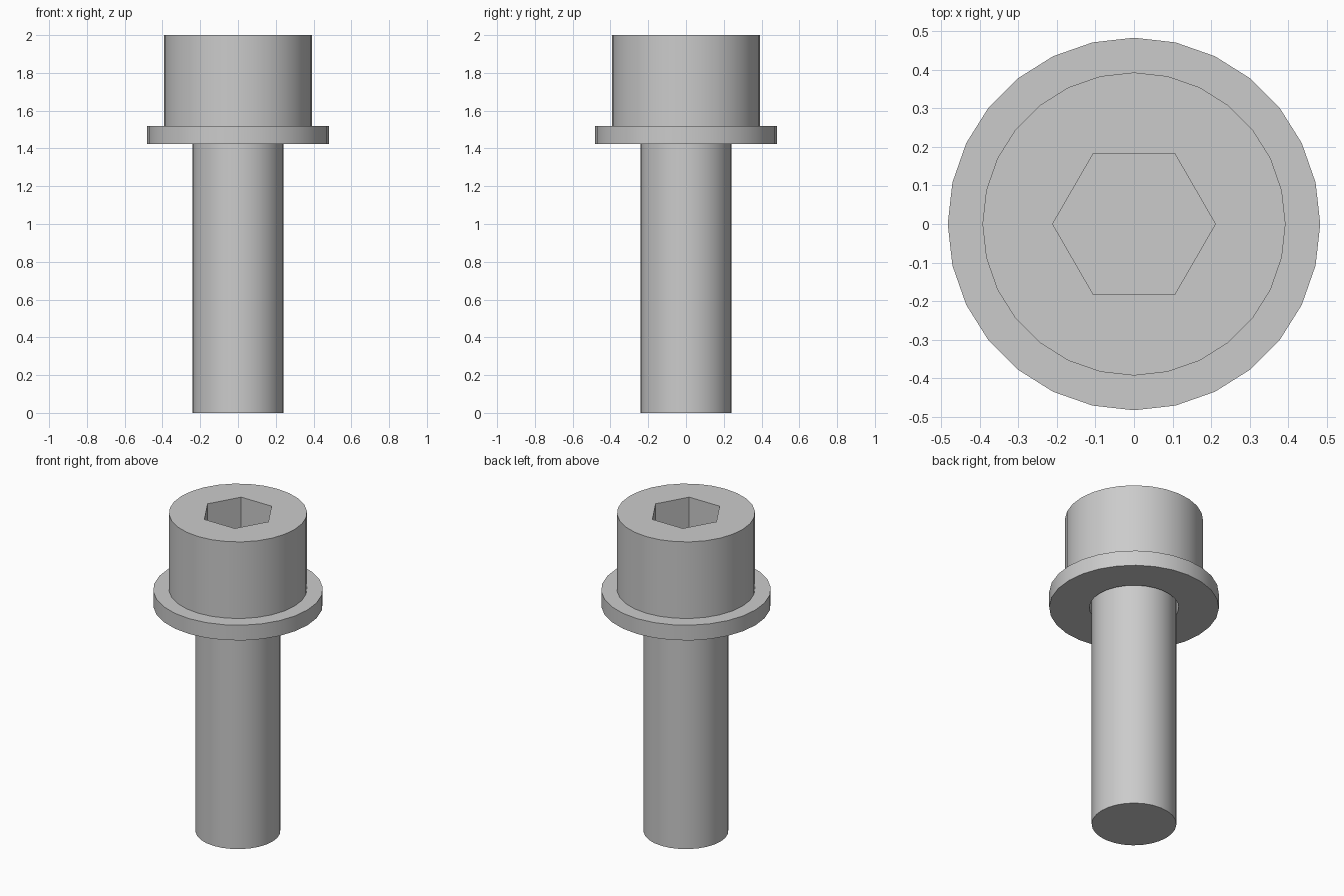
import bpy, bmesh
from math import cos, sin, tau, radians

cube = bpy.data.objects.get("Cube")
if cube:
    bpy.data.objects.remove(cube)

SEGMENTS = 28
steel = bpy.data.materials.new("light_grey_steel")
steel.use_nodes = True
GREY = (0.6, 0.6, 0.6, 1)
steel.diffuse_color = GREY
steel.node_tree.nodes["Principled BSDF"].inputs["Base Color"].default_value = GREY


def ring(bm, radius, z, sides=SEGMENTS):
    return [bm.verts.new((radius * cos(tau * i / sides), radius * sin(tau * i / sides), z))
            for i in range(sides)]


def bridge(bm, a, b):
    for i in range(len(a)):
        j = (i + 1) % len(a)
        bm.faces.new((a[i], a[j], b[j], b[i]))


def loop_edges(bm, loop):
    return [bm.edges.get((v, loop[i - 1])) for i, v in enumerate(loop)]


def finish(bm, name):
    bmesh.ops.recalc_face_normals(bm, faces=bm.faces)
    mesh = bpy.data.meshes.new(name)
    bm.to_mesh(mesh)
    bm.free()
    mesh.materials.append(steel)
    obj = bpy.data.objects.new(name, mesh)
    bpy.context.collection.objects.link(obj)
    bpy.ops.object.select_all(action="DESELECT")
    obj.select_set(True)
    bpy.context.view_layer.objects.active = obj
    bpy.ops.object.shade_smooth_by_angle(angle=radians(30))


# Bolt: shank and cylindrical head in one turned profile
bm = bmesh.new()
profile = [(0.241, 0), (0.241, 1.519), (0.393, 1.519), (0.393, 2)]
loops = [ring(bm, r, z) for r, z in profile]
for a, b in zip(loops, loops[1:]):
    bridge(bm, a, b)
bm.faces.new(loops[0])

# Hexagonal socket sunk into the head
rim, floor = ring(bm, 0.211, 2, 6), ring(bm, 0.211, 1.76, 6)
bridge(bm, rim, floor)
bm.faces.new(floor)
bmesh.ops.triangle_fill(bm, use_beauty=True, normal=(0, 0, 1),
                        edges=loop_edges(bm, loops[-1]) + loop_edges(bm, rim))
finish(bm, "socket_head_bolt")

# Flat washer with a clearance hole around the shank
bm = bmesh.new()
profile = [(0.254, 1.423), (0.483, 1.423), (0.483, 1.519), (0.254, 1.519)]
loops = [ring(bm, r, z) for r, z in profile]
for i, loop in enumerate(loops):
    bridge(bm, loops[i - 1], loop)
finish(bm, "washer")
